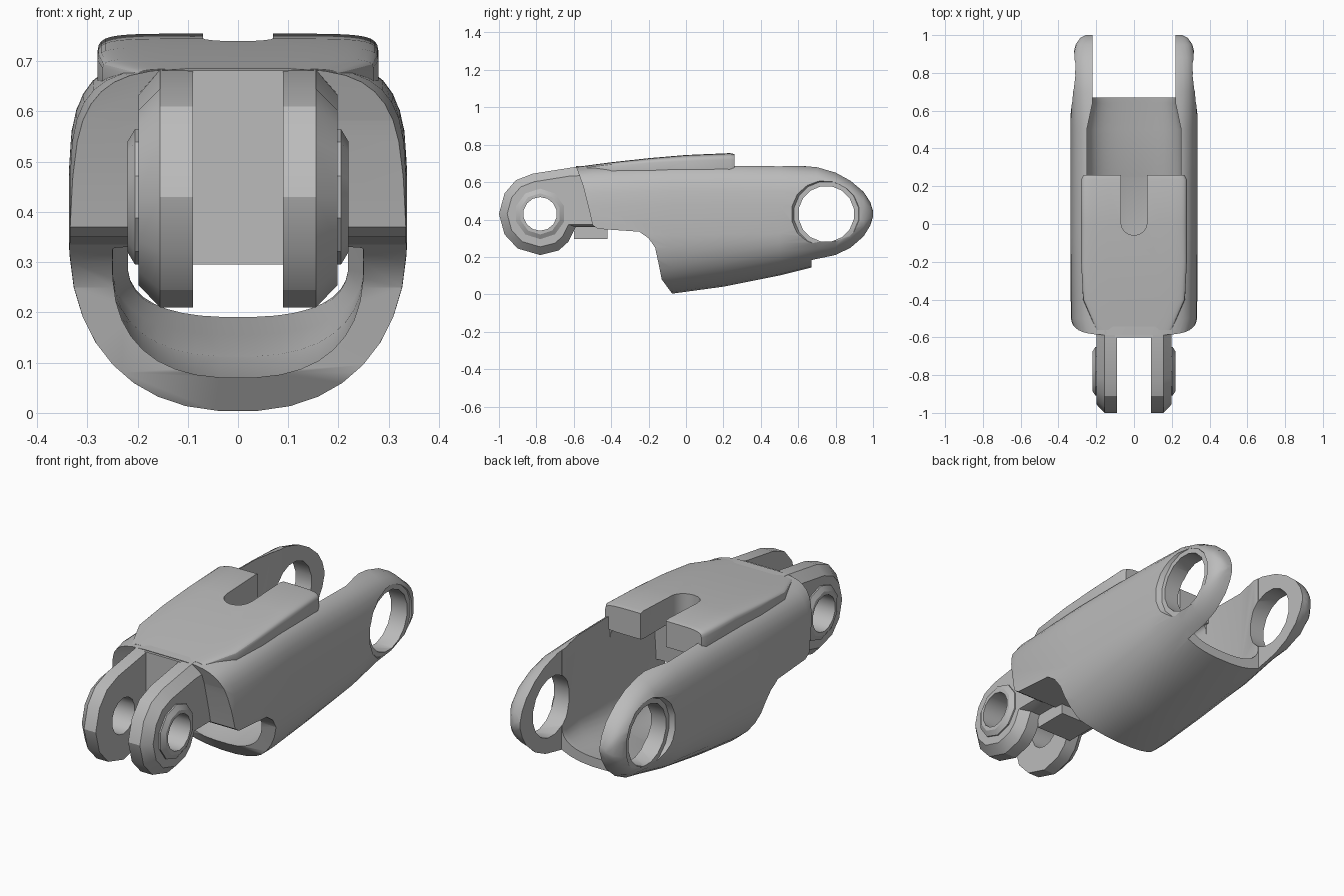
import bpy, bmesh, math
from mathutils import Vector

cube = bpy.data.objects.get("Cube")
if cube:
    bpy.data.objects.remove(cube)

mat = bpy.data.materials.new("mid grey")
mat.use_nodes = True
GREY = (0.5, 0.5, 0.5, 1)
mat.diffuse_color = GREY
mat.node_tree.nodes["Principled BSDF"].inputs["Base Color"].default_value = GREY


def loft(name, rings):
    """Skin a list of equal-length closed rings and cap both ends."""
    bm = bmesh.new()
    rows = [[bm.verts.new(p) for p in ring] for ring in rings]
    n = len(rows[0])
    for a, b in zip(rows, rows[1:]):
        for i in range(n):
            j = (i + 1) % n
            bm.faces.new((a[i], a[j], b[j], b[i]))
    bm.faces.new(rows[0])
    bm.faces.new(rows[-1])
    bmesh.ops.recalc_face_normals(bm, faces=bm.faces[:])
    mesh = bpy.data.meshes.new(name)
    bm.to_mesh(mesh)
    bm.free()
    mesh.materials.append(mat)
    ob = bpy.data.objects.new(name, mesh)
    bpy.context.scene.collection.objects.link(ob)
    return ob


def section(y, w, bottom, mid, top, p_bottom, p_top, n=36):
    """Superelliptic cross-section with separate roundness above and below mid."""
    ring = []
    for i in range(n):
        a = 2 * math.pi * (i + 0.5) / n
        c, s = math.cos(a), math.sin(a)
        p, h = (p_top, top - mid) if s > 0 else (p_bottom, mid - bottom)
        x = math.copysign(abs(c) ** (2 / p), c) * w
        z = mid + math.copysign(abs(s) ** (2 / p), s) * h
        ring.append(Vector((x, y, z)))
    return ring


def prism(name, profile, x0, x1):
    return loft(name, [[(x, y, z) for y, z in profile] for x in (x0, x1)])


def box(name, x, y0, y1, z0, z1):
    return prism(name, [(y0, z0), (y1, z0), (y1, z1), (y0, z1)], -x, x)


def rod(name, centre, stations, n=14):
    """Turned shape along x; stations are (x, radius)."""
    cy, cz = centre
    return loft(name, [[(x, cy + r * math.cos(2 * math.pi * (i + .5) / n),
                         cz + r * math.sin(2 * math.pi * (i + .5) / n))
                        for i in range(n)] for x, r in stations])


def combine(ob, others, operation="DIFFERENCE"):
    """Apply one boolean per helper solid."""
    bpy.context.view_layer.objects.active = ob
    for other in others:
        mod = ob.modifiers.new("cut", "BOOLEAN")
        mod.operation, mod.object, mod.solver = operation, other, "MANIFOLD"
        bpy.ops.object.modifier_apply(modifier=mod.name)


REAR = (0.75, 0.43)
FRONT = (-0.78, 0.43)

# Outer shell: y, half width, bottom, top, lower roundness
shell_rings = [
    (-.60, .31, .0, .685, 2.3), (-.5, .335, .0, .69, 2.3), (-.07, .337, .003, .71, 2.3),
    (.2, .337, .04, .712, 2.3), (.5, .337, .10, .708, 2.4), (.7, .336, .15, .69, 2.6),
    (.8, .333, .185, .66, 3), (.88, .327, .23, .615, 3.2), (.95, .31, .295, .555, 3.2),
    (.985, .285, .355, .50, 3), (1.0, .255, .41, .45, 2.5)]
body = loft("outer_shell", [section(y, w, b, .36 if y < .6 else .42, t, p, 4.5)
                            for y, w, b, t, p in shell_rings])

# Inner hollow, open below the front block and above the rear floor
hollow_rings = [
    (-.3, .25, .07, .33), (-.12, .25, .07, .33), (-.1, .25, .07, .62), (.245, .25, .11, .62),
    (.25, .25, .112, 1.2), (.5, .25, .155, 1.2), (.64, .22, .185, 1.2), (.72, .22, .2, 1.2)]
hollow = loft("hollow_cutter", [section(y, w, b, .3, t, 2.5, 20) for y, w, b, t in hollow_rings])
rear_gap = box("gap_cutter", .221, .67, 1.2, -.5, 1.5)

# Swept front face and palm-side relief
undercut = prism("undercut_cutter", [
    (-.9, -.2), (-.075, -.2), (-.075, .005), (-.13, .08), (-.15, .18), (-.165, .25), (-.2, .3),
    (-.25, .335), (-.47, .35), (-.5, .37), (-.515, .44), (-.55, .58), (-.59, .69), (-.9, .7)], -.9, .9)

# Rear pivot holes with shallow outer recesses
bore = rod("bore_cutter", REAR, [(-1, .15), (1, .15)], 16)
recesses = [rod("recess_cutter", REAR, [(s * .31, .175), (s * .34, .19), (s * .5, .19)], 16)
            for s in (-1, 1)]

# Rounded slot in the top cover
arc = [(.07 * math.cos(a), .01 - .07 * math.sin(a))
       for a in [math.pi * i / 8 for i in range(9)]]
outline = arc + [(-.07, .4), (.07, .4)]
slot = loft("slot_cutter", [[(x, y, z) for x, y in outline] for z in (.5, 1)])

combine(body, [hollow, rear_gap, undercut, bore] + recesses + [slot])

# Raised top cover
cover = loft("top_cover", [section(y, w, b, (t + b) / 2, t, 9, 7) for y, w, b, t in [
    (-.56, .2, .63, .685), (-.4, .27, .63, .706), (-.2, .28, .625, .728),
    (0, .28, .615, .745), (.235, .28, .615, .755), (.26, .268, .62, .75)]])
combine(cover, [slot])

# Front fork: chamfered prongs with bosses and a pivot hole
prong = [(-.4, .69), (-.58, .683), (-.82, .645), (-.91, .61), (-.97, .54), (-1, .43), (-.97, .32),
         (-.9, .245), (-.78, .21), (-.68, .235), (-.63, .28), (-.59, .36), (-.4, .36)]
chamfered = [(FRONT[0] + (y - FRONT[0]) * .8, FRONT[1] + (z - FRONT[1]) * .8) for y, z in prong]
pin_hole = rod("pin_cutter", FRONT, [(-1, .09), (1, .09)])
parts = [body, cover]
helpers = [hollow, rear_gap, undercut, bore, slot, pin_hole] + recesses
for side, s in (("left", 1), ("right", -1)):
    fork = loft(side + "_prong", [[(s * x, y, z) for y, z in pts]
                                  for x, pts in ((.09, prong), (.155, prong), (.198, chamfered))])
    boss = rod(side + "_boss", FRONT, [(s * .17, .135), (s * .205, .135), (s * .22, .11)], 10)
    combine(fork, [boss], "UNION")
    combine(fork, [pin_hole])
    helpers.append(boss)
    parts.append(fork)

# Solid web between the prongs
parts.append(box("fork_web", .1, -.6, -.42, .295, .682))

# Remove the helper solids
for helper in helpers:
    bpy.data.objects.remove(helper)

# Smooth curved skins, keep crisp edges
for part in parts:
    part.data.shade_smooth()
    part.data.set_sharp_from_angle(angle=math.radians(28))
